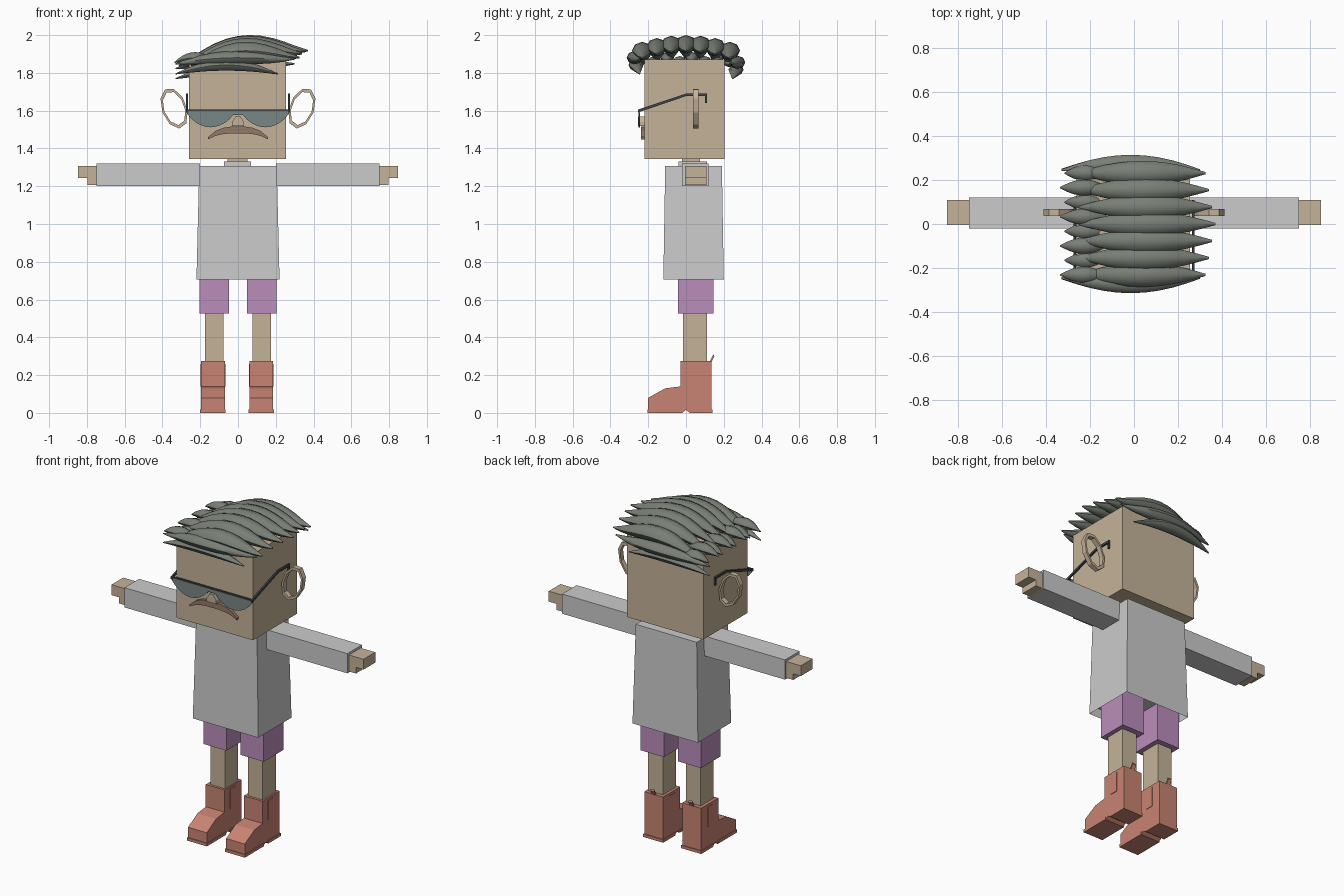
import bpy, bmesh, math
from mathutils import Matrix, Vector

cube = bpy.data.objects.get("Cube")
if cube:
    bpy.data.objects.remove(cube, do_unlink=True)


def material(name, *rgb):
    mat = bpy.data.materials.new(name)
    mat.use_nodes = True
    mat.diffuse_color = (*rgb, 1)
    mat.node_tree.nodes["Principled BSDF"].inputs["Base Color"].default_value = (*rgb, 1)
    return mat


skin = material("tan skin", 0.56, 0.45, 0.32)
shirt_cloth = material("light grey cloth", 0.6, 0.6, 0.6)
shorts_cloth = material("purple cloth", 0.5, 0.27, 0.5)
leather = material("brick red leather", 0.58, 0.23, 0.17)
hair = material("grey hair", 0.19, 0.21, 0.18)
smoky = material("smoky lens", 0.19, 0.24, 0.24)
dark = material("dark frame", 0.05, 0.06, 0.06)
brown = material("brown whiskers", 0.3, 0.19, 0.14)


def finish(name, mesh_data, mat):
    """Turn a bmesh into a named object with one material."""
    bmesh.ops.recalc_face_normals(mesh_data, faces=mesh_data.faces)
    mesh = bpy.data.meshes.new(name)
    mesh_data.to_mesh(mesh)
    mesh_data.free()
    mesh.materials.append(mat)
    part = bpy.data.objects.new(name, mesh)
    bpy.context.collection.objects.link(part)
    return part


def loft(mesh_data, rings, closed=False):
    """Join equal rings of points with quads, then cap the ends or close the loop."""
    rows = [[mesh_data.verts.new(point) for point in ring] for ring in rings]
    count = len(rows[0])
    following = rows[1:] + rows[:1] if closed else rows[1:]
    for row, other in zip(rows, following):
        for i in range(count):
            j = (i + 1) % count
            mesh_data.faces.new((row[i], row[j], other[j], other[i]))
    if not closed:
        mesh_data.faces.new(rows[0])
        mesh_data.faces.new(rows[-1])


def side_prism(name, profile, x_span, mat):
    """Extrude a profile of (y, z) points along x."""
    mesh_data = bmesh.new()
    loft(mesh_data, [[(x, y, z) for y, z in profile] for x in x_span])
    finish(name, mesh_data, mat)


def front_strip(name, xs, upper, lower, y_span, mat):
    """Plate facing the front, between an upper and a lower edge rule."""
    mesh_data = bmesh.new()
    front, back = y_span
    loft(mesh_data, [[(x, front, lower(x)), (x, front, upper(x)),
                      (x, back, upper(x)), (x, back, lower(x))] for x in xs])
    finish(name, mesh_data, mat)


def box(name, x_span, y_span, z_span, mat):
    (front, back), (low, high) = y_span, z_span
    side_prism(name, [(front, low), (back, low), (back, high), (front, high)], x_span, mat)


def spread(start, end, steps):
    return [start + (end - start) * i / steps for i in range(steps + 1)]


# Head and neck
box("head", (-0.26, 0.255), (-0.22, 0.205), (1.345, 1.87), skin)
box("neck", (-0.055, 0.05), (-0.02, 0.075), (1.29, 1.35), skin)
box("collar", (-0.075, 0.07), (-0.04, 0.11), (1.3, 1.33), shirt_cloth)

# Tapered shirt with a hollow hem
shirt = bmesh.new()
loft(shirt, [[(-w, front, z), (w, front, z), (w, back, z), (-w, back, z)]
             for w, front, back, z in ((0.22, -0.12, 0.2, 0.705), (0.205, -0.11, 0.19, 1.308))])
bmesh.ops.recalc_face_normals(shirt, faces=shirt.faces)
hem = min(shirt.faces, key=lambda face: face.calc_center_median().z)
bmesh.ops.inset_individual(shirt, faces=[hem], thickness=0.012)
bmesh.ops.translate(shirt, verts=hem.verts, vec=(0, 0, 0.05))
finish("shirt", shirt, shirt_cloth)

boot_profile = [(-0.2, 0), (-0.2, 0.08), (-0.11, 0.13), (-0.03, 0.14), (-0.03, 0.275),
                (0.135, 0.275), (0.135, 0), (0.02, 0), (0, 0.015), (-0.02, 0)]
ear_tilt = Matrix.Rotation(math.radians(20), 3, "Y")


def ear_ring(side, y, shrink):
    """Tilted oval around the ear, leaning away from the head."""
    ring = []
    for i in range(9):
        angle = math.tau * i / 9
        point = ear_tilt @ Vector((0.066 * math.cos(angle), 0, 0.112 * math.sin(angle))) * shrink
        ring.append((side * (0.338 + point.x), y, 1.613 + point.z))
    return ring


def lens_edge(x):
    """Lower edge of a lens, deepest at its middle."""
    part = (abs(x) - 0.02) / 0.25
    return 1.598 - 0.086 * max(math.sin(math.pi * part), 0.05) ** 0.6


for side, label in ((1, "left"), (-1, "right")):
    def across(inner, outer):
        return side * inner, side * outer

    # Arms and hands
    box(label + "_sleeve", across(0.2, 0.75), (-0.02, 0.12), (1.2, 1.32), shirt_cloth)
    box(label + "_fingers", across(0.74, 0.848), (-0.005, 0.108), (1.243, 1.306), skin)
    box(label + "_thumb", across(0.74, 0.797), (-0.005, 0.108), (1.206, 1.243), skin)

    # Legs and shorts
    box(label + "_shorts", across(0.048, 0.203), (-0.043, 0.145), (0.525, 0.8), shorts_cloth)
    box(label + "_leg", across(0.077, 0.176), (-0.015, 0.112), (0.24, 0.54), skin)

    # Boots with sole, side panels and pull tab
    middle = side * 0.128 - 0.005

    def boot_width(half):
        return middle - half, middle + half

    side_prism(label + "_boot", boot_profile, boot_width(0.063), leather)
    box(label + "_front_sole", boot_width(0.067), (-0.205, -0.02), (0, 0.018), leather)
    box(label + "_heel", boot_width(0.067), (0.02, 0.14), (0, 0.018), leather)
    box(label + "_boot_panel", boot_width(0.066), (0.025, 0.075), (0.14, 0.26), leather)
    side_prism(label + "_pull_tab", [(0.12, 0.26), (0.145, 0.31), (0.15, 0.3), (0.13, 0.26)],
               boot_width(0.012), leather)

    # Ear loop
    ear = bmesh.new()
    loft(ear, [ear_ring(side, y, shrink) for y, shrink in
               ((0.037, 1), (0.067, 1), (0.067, 0.83), (0.037, 0.83))], closed=True)
    finish(label + "_ear", ear, skin)

    # Sunglasses
    frame_width = across(0.264, 0.274)
    side_prism(label + "_temple", [(-0.255, 1.59), (0, 1.677), (0, 1.69), (-0.255, 1.605)],
               frame_width, dark)
    box(label + "_temple_end", frame_width, (0, 0.11), (1.677, 1.69), dark)
    box(label + "_temple_hook", frame_width, (0.1, 0.11), (1.64, 1.677), dark)
    front_strip(label + "_lens", spread(side * 0.02, side * 0.27, 10),
                lambda x: 1.602, lens_edge, (-0.252, -0.243), smoky)
box("glasses_bar", (-0.272, 0.272), (-0.255, -0.242), (1.598, 1.606), dark)
box("glasses_bridge", (-0.04, 0.04), (-0.25, -0.243), (1.577, 1.6), smoky)

# Nose and whiskers
front_strip("nose", (-0.032, -0.012, 0.012, 0.032), lambda x: 1.588 - 1.5 * abs(x),
            lambda x: 1.518, (-0.255, -0.2), skin)
front_strip("whiskers", spread(-0.158, 0.158, 8), lambda x: 1.516 - 14 * abs(x) ** 3,
            lambda x: 1.48 - 8 * abs(x) ** 3, (-0.238, -0.21), brown)


def lock(name, y, x_span, base, arch, width, height, flick=0.0, bulge=0.0):
    """Tapered strand along x that swells in the middle and flicks at its tip."""
    rings = []
    for t, x in zip(spread(0, 1, 10), spread(*x_span, 10)):
        swell = max(math.sin(math.pi * t), 0.05) ** 0.8
        z = base + arch * swell + flick * t ** 6
        angles = [math.tau * k / 8 for k in range(8)]
        rings.append([(x, y + bulge * swell + width * swell * math.cos(a),
                       z + height * swell * math.sin(a)) for a in angles])
    strand = bmesh.new()
    loft(strand, rings)
    part = finish(name, strand, hair)
    bpy.context.view_layer.objects.active = part
    part.select_set(True)
    bpy.ops.object.shade_smooth_by_angle(angle=math.radians(50))
    part.select_set(False)


# Large locks over the crown, lower and shorter towards front and back
for i in range(7):
    off = abs(i - 3)
    lock(f"top_lock_{i + 1}", 0.077 * (i - 3), (-0.25, 0.37 - 0.015 * off),
         1.87 - 0.004 * off ** 2, 0.083, 0.055, 0.047, flick=0.04)

# Short locks swept over the right side
for i in range(8):
    drop = 0.02 * (i % 2)
    lock(f"swept_lock_{i + 1}", 0.066 * (i - 3.5), (-0.12, drop - 0.335),
         1.865 - drop, 0.015, 0.036, 0.03, flick=-0.01)

# Locks hanging over the front and back edges
for out, label, lift in ((-1, "front", 0), (1, "back", -0.025)):
    lock(label + "_edge_lock", out * 0.242, (-0.33, 0.3), 1.845 + lift, 0.035,
         0.042, 0.036, flick=0.025, bulge=out * 0.03)
    lock(label + "_fringe_lock", out * 0.245, (-0.33, 0.21), 1.79 + lift, 0.052,
         0.04, 0.03, bulge=out * 0.02)
